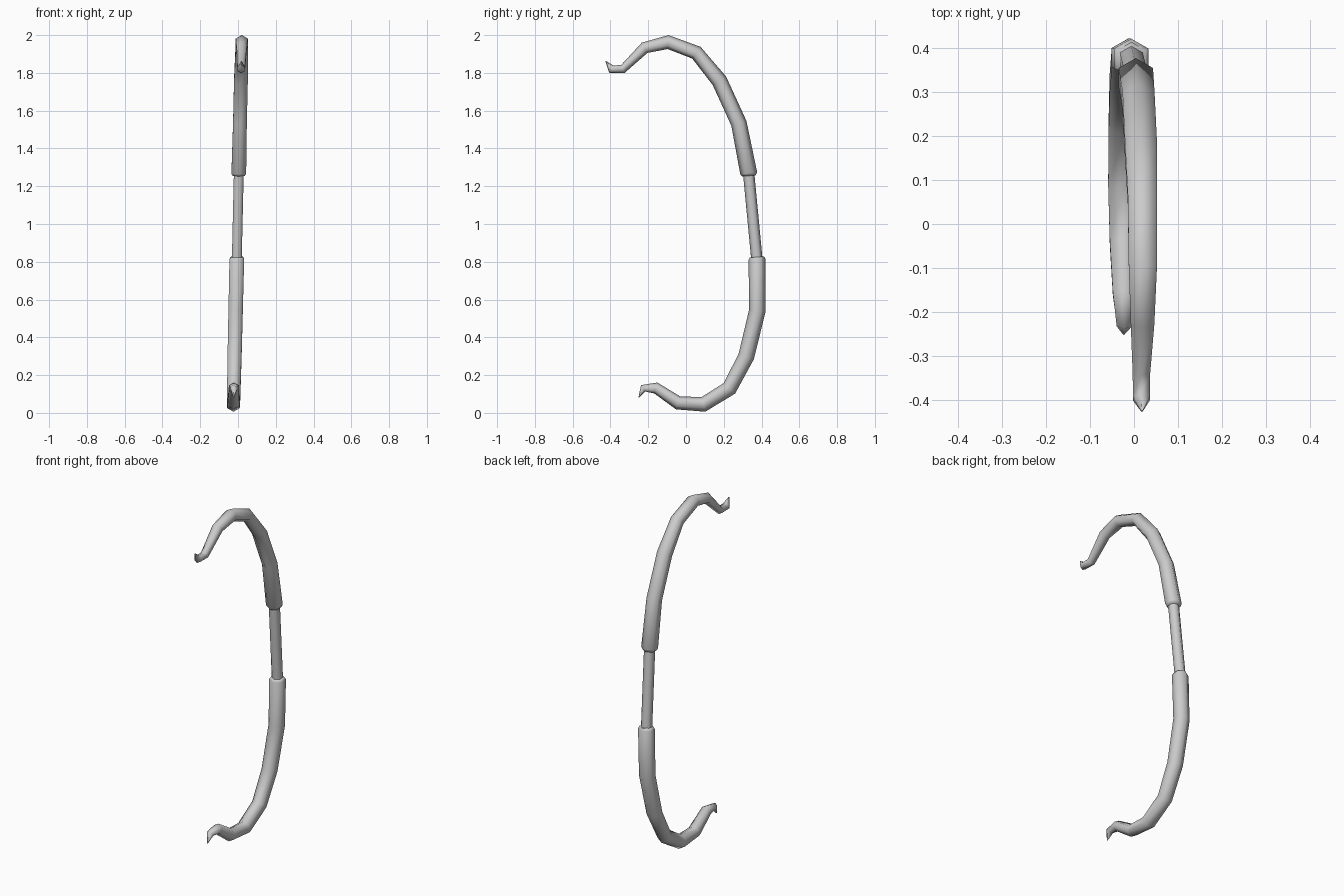
import bpy, bmesh, math
from mathutils import Vector

if "Cube" in bpy.data.objects:
    bpy.data.objects.remove(bpy.data.objects["Cube"])

SIDES = 6


def lean(z):
    # the whole bow tilts slightly sideways
    return 0.023 * (z - 1) - 0.002


def swept_tube(name, path):
    """Hexagonal tube through (y, z, radius) stations, capped at both ends."""
    bm = bmesh.new()
    pts = [Vector((lean(z), y, z)) for y, z, r in path]
    segs = [(b - a).normalized() for a, b in zip(pts, pts[1:])]
    rings = []
    for i, (p, station) in enumerate(zip(pts, path)):
        r = station[2]
        t = segs[max(i - 1, 0)] + segs[min(i, len(segs) - 1)]
        n = Vector((0, -t.z, t.y)).normalized()
        b = Vector((1, 0, 0))
        ring = []
        for k in range(SIDES):
            a = 2 * math.pi * k / SIDES
            ring.append(bm.verts.new(p + n * r * math.cos(a) + b * r * math.sin(a)))
        rings.append(ring)
    for r0, r1 in zip(rings, rings[1:]):
        for k in range(SIDES):
            j = (k + 1) % SIDES
            bm.faces.new((r0[k], r0[j], r1[j], r1[k]))
    bm.faces.new(rings[0])
    bm.faces.new(rings[-1])
    bmesh.ops.recalc_face_normals(bm, faces=bm.faces)
    mesh = bpy.data.meshes.new(name)
    bm.to_mesh(mesh)
    bm.free()
    obj = bpy.data.objects.new(name, mesh)
    bpy.context.collection.objects.link(obj)
    bpy.ops.object.select_all(action='DESELECT')
    obj.select_set(True)
    bpy.context.view_layer.objects.active = obj
    bpy.ops.object.shade_smooth_by_angle(angle=math.radians(65))
    return obj


# upper limb: hooked tip down to the collar above the grip
swept_tube("upper_limb", [
    (-0.425, 1.862, 0.002), (-0.396, 1.820, 0.022), (-0.335, 1.820, 0.023),
    (-0.219, 1.933, 0.031), (-0.095, 1.963, 0.037), (0.055, 1.907, 0.038),
    (0.177, 1.758, 0.042), (0.280, 1.533, 0.042), (0.332, 1.269, 0.045),
    (0.333, 1.255, 0.036)])

# lower limb: collar below the grip to the hooked tip
swept_tube("lower_limb", [
    (0.375, 0.825, 0.038), (0.376, 0.813, 0.045), (0.378, 0.543, 0.044),
    (0.319, 0.299, 0.043), (0.230, 0.130, 0.041), (0.092, 0.045, 0.040),
    (-0.042, 0.053, 0.036), (-0.160, 0.132, 0.030), (-0.227, 0.130, 0.020),
    (-0.250, 0.082, 0.002)])

# slim grip joining the limbs
swept_tube("grip", [(0.331, 1.275, 0.030), (0.376, 0.805, 0.030)])
